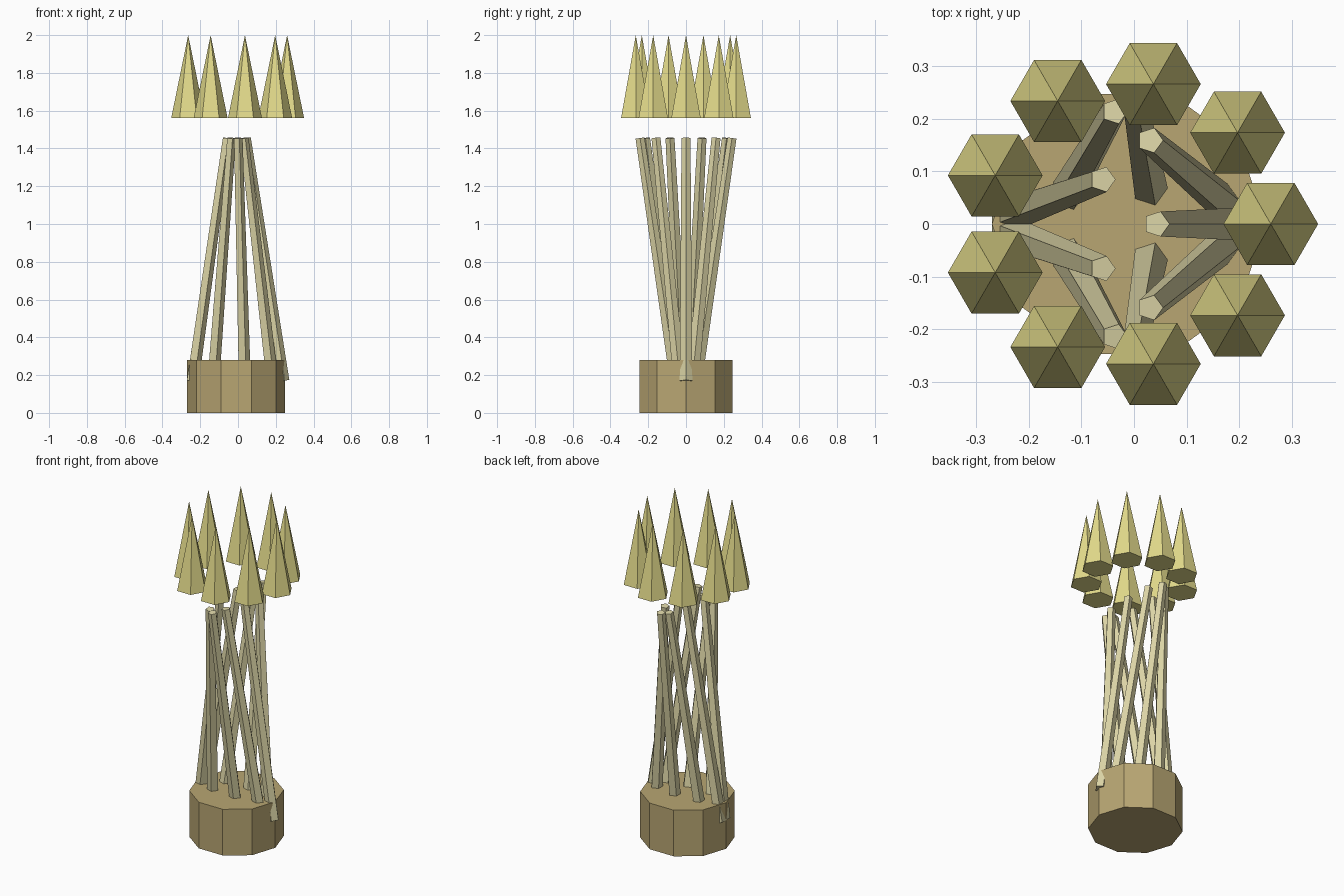
import bpy, bmesh
from math import sin, cos, pi, radians

if "Cube" in bpy.data.objects:
    bpy.data.objects.remove(bpy.data.objects["Cube"])

CX = -0.01      # ring centre, offset so the bounds are centred
COUNT = 9
TILT = 0.15


def material(name, color):
    m = bpy.data.materials.new(name)
    m.diffuse_color = (*color, 1)
    m.use_nodes = True
    m.node_tree.nodes["Principled BSDF"].inputs["Base Color"].default_value = m.diffuse_color
    return m


def frustum(name, sides, r_bottom, r_top, height, loc, mat, rot=(0, 0, 0)):
    """Flat-faced prism, frustum or spike with its first corner on +x, origin at mid height."""
    bm = bmesh.new()

    def ring(r, z):
        return [bm.verts.new((r * cos(2 * pi * i / sides), r * sin(2 * pi * i / sides), z))
                for i in range(sides)]

    low = ring(r_bottom, -height / 2)
    bm.faces.new(low[::-1])
    if r_top > 0:
        high = ring(r_top, height / 2)
        bm.faces.new(high)
    else:
        tip = bm.verts.new((0, 0, height / 2))
    for i in range(sides):
        j = (i + 1) % sides
        if r_top > 0:
            bm.faces.new((low[i], low[j], high[j], high[i]))
        else:
            bm.faces.new((low[i], low[j], tip))
    mesh = bpy.data.meshes.new(name)
    bm.to_mesh(mesh)
    bm.free()
    mesh.materials.append(mat)
    ob = bpy.data.objects.new(name, mesh)
    ob.location = loc
    ob.rotation_euler = rot
    bpy.context.collection.objects.link(ob)
    return ob


binding_mat = material("binding_tan", (0.48, 0.38, 0.17))
stalk_mat = material("stalk_straw", (0.71, 0.66, 0.38))
ear_mat = material("ear_yellow", (0.77, 0.71, 0.26))

# Ten-sided base
frustum("base", 10, 0.26, 0.26, 0.28, (CX, 0, 0.14), binding_mat)

# Ring of crossing, tilted stalks with a floating spike above each
for k in range(COUNT):
    a = radians(360 / COUNT * k)
    c, s = cos(a), sin(a)
    frustum(f"stalk_{k + 1}", 5, 0.035, 0.025, 1.3,
            (CX + 0.15 * c, 0.15 * s, 0.812), stalk_mat,
            (-TILT * s, -TILT * c, 0))
    frustum(f"spike_{k + 1}", 6, 0.09, 0, 0.44,
            (CX + 0.27 * c, 0.27 * s, 1.78), ear_mat)
